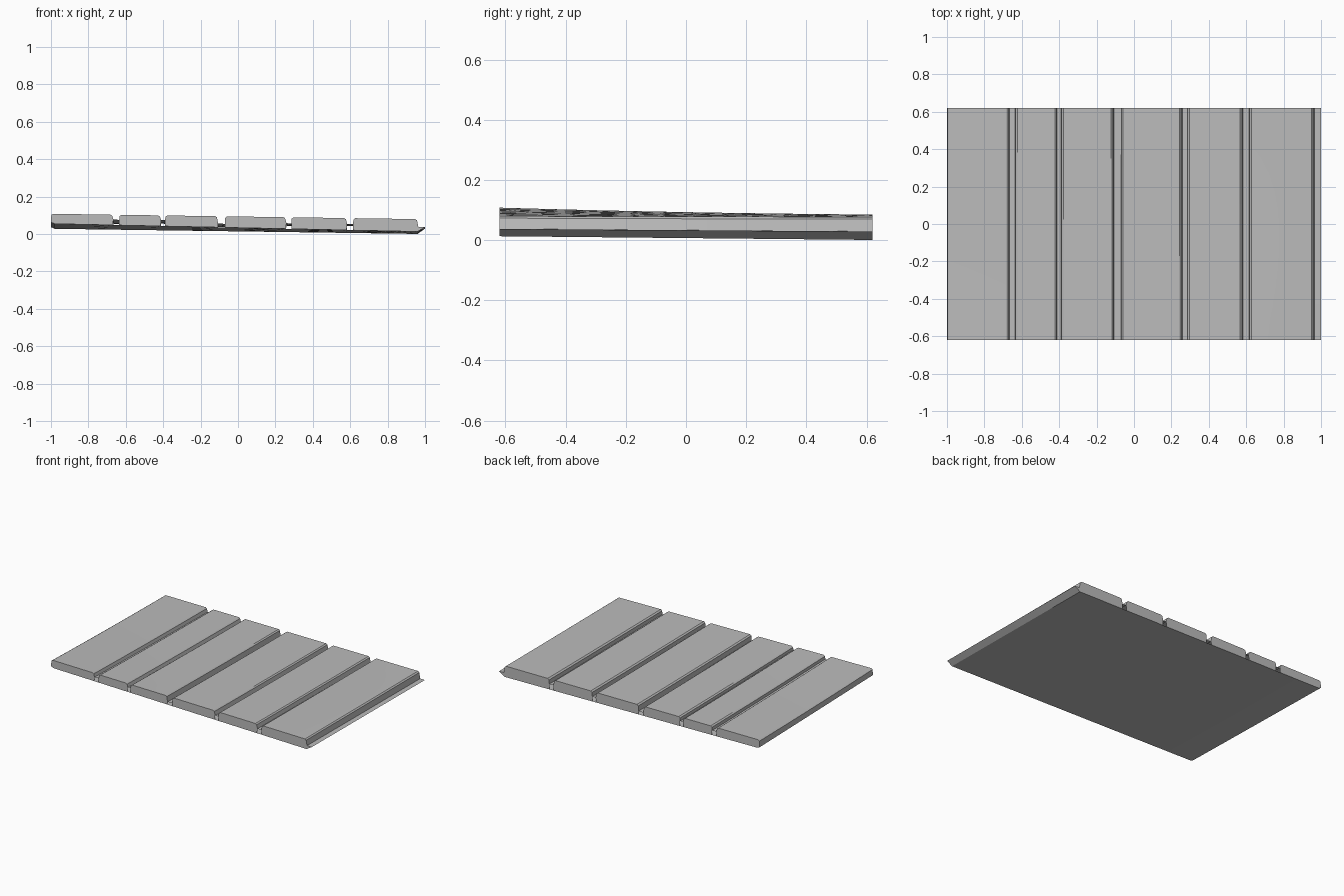
import bpy, bmesh

cube = bpy.data.objects.get("Cube")
if cube:
    bpy.data.objects.remove(cube, do_unlink=True)

HALF_LENGTH = 0.62
STATIONS = 12
# Board edges along x, and the floor height of the groove after each board
BOARDS = [(-1.0, -0.67), (-0.635, -0.415), (-0.39, -0.11),
          (-0.07, 0.255), (0.285, 0.58), (0.615, 0.96)]
FLOORS = [0.52, 0.56, 0.33, 0.48, 0.5]


def mix(a, b, t):
    return a + (b - a) * t


def height(x, y, level):
    """Height in the gently twisted slab; level 0 is its underside, 1 its top."""
    u = (x + 1) / 2
    v = (y + HALF_LENGTH) / (2 * HALF_LENGTH)
    ease = v * (1.6 - 0.6 * v)
    top = mix(mix(0.108, 0.079, u), mix(0.085, 0.077, u), ease)
    sag = mix(mix(0.055, 0.012, u), mix(0.028, 0.0, u), v)
    return mix(sag, top, level)


def make_material(name, color):
    mat = bpy.data.materials.new(name)
    mat.use_nodes = True
    mat.diffuse_color = color
    mat.node_tree.nodes["Principled BSDF"].inputs["Base Color"].default_value = color
    return mat


def board_profile(index, x0, x1):
    """Top outline of one board from left to right, with eased edges."""
    left = 0.15 if index == 0 else FLOORS[index - 1]
    right = 0.37 if index == len(BOARDS) - 1 else FLOORS[index]
    return [(x0, left), (x0 + 0.002, 0.88), (x0 + 0.012, 1.0),
            (mix(x0, x1, 0.5), 1.0),
            (x1 - 0.012, 1.0), (x1 - 0.003, 0.9), (x1 + 0.004, right)]


def build_panel(mat):
    bm = bmesh.new()

    def rail(x, level):
        return [bm.verts.new((x, y, height(x, y, level)))
                for y in (mix(-HALF_LENGTH, HALF_LENGTH, i / STATIONS)
                          for i in range(STATIONS + 1))]

    def strip(a, b):
        for i in range(STATIONS):
            bm.faces.new((a[i], a[i + 1], b[i + 1], b[i]))

    upper, lower = [], []
    for index, (x0, x1) in enumerate(BOARDS):
        top = [rail(x, level) for x, level in board_profile(index, x0, x1)]
        # The outer undersides turn up towards the side edges
        bottom = [rail(x0 + (0.02 if index == 0 else 0), 0), rail(x1, 0)]
        if index == len(BOARDS) - 1:
            top.append(rail(1.0, 0.37))
        outline = top + bottom[::-1]
        # Board ends; the groove ends stay open
        for end in (0, STATIONS):
            bm.faces.new([r[end] for r in outline])
        upper += top
        lower += bottom
    loop = upper + lower[::-1]
    for a, b in zip(loop, loop[1:] + loop[:1]):
        strip(a, b)
    bmesh.ops.recalc_face_normals(bm, faces=bm.faces[:])

    mesh = bpy.data.meshes.new("plank_panel")
    bm.to_mesh(mesh)
    bm.free()
    mesh.materials.append(mat)
    panel = bpy.data.objects.new("plank_panel", mesh)
    bpy.context.collection.objects.link(panel)
    bpy.ops.object.select_all(action="DESELECT")
    panel.select_set(True)
    bpy.context.view_layer.objects.active = panel
    bpy.ops.object.shade_smooth_by_angle(angle=0.5)


build_panel(make_material("plain grey", (0.5, 0.5, 0.5, 1.0)))
